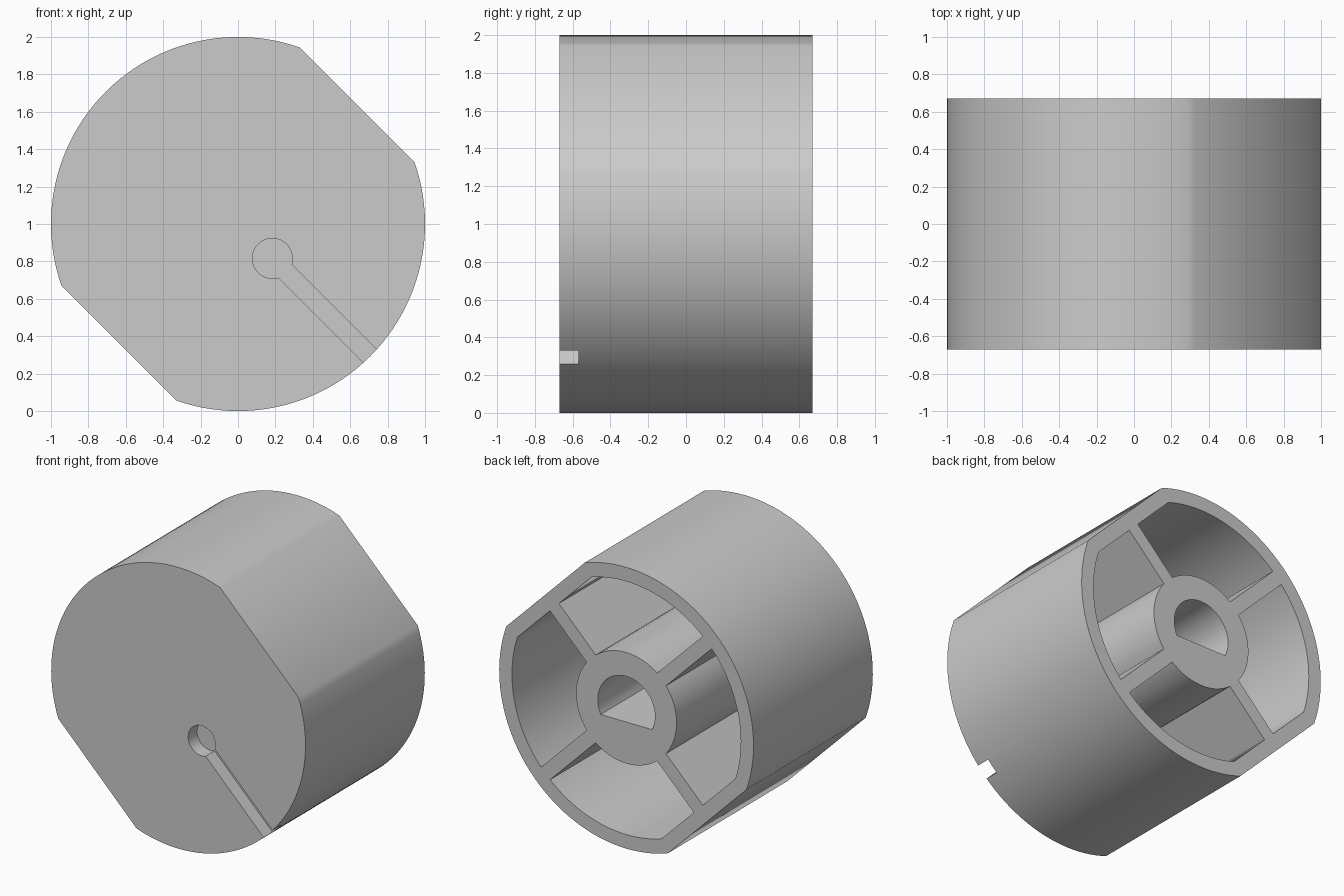
import bpy, bmesh, math
from mathutils import Vector

if "Cube" in bpy.data.objects:
    bpy.data.objects.remove(bpy.data.objects["Cube"])

HALF = 0.67          # half the depth of the knob
FLOOR = -0.47        # inside of the front wall
DIAG = math.radians(45)


def arc(radius, start, end, steps=48):
    """Points on a circle in the x-z plane, both ends included."""
    return [(radius * math.cos(start + (end - start) * i / steps),
             radius * math.sin(start + (end - start) * i / steps))
            for i in range(steps + 1)]


def turned(points, angle):
    c, s = math.cos(angle), math.sin(angle)
    return [(x * c - z * s, x * s + z * c) for x, z in points]


def two_flats(radius, flat):
    """Circle with two opposite flats facing the rising diagonal."""
    a = math.acos(flat / radius)
    sides = arc(radius, a, math.pi - a) + arc(radius, math.pi + a, math.tau - a)
    return turned(sides, DIAG)


def prism(name, outline, y0, y1):
    bm = bmesh.new()
    face = bm.faces.new([bm.verts.new((x, y0, z + 1)) for x, z in outline])
    ext = bmesh.ops.extrude_face_region(bm, geom=[face])
    moved = [v for v in ext["geom"] if isinstance(v, bmesh.types.BMVert)]
    bmesh.ops.translate(bm, verts=moved, vec=Vector((0, y1 - y0, 0)))
    bmesh.ops.recalc_face_normals(bm, faces=bm.faces)
    mesh = bpy.data.meshes.new(name)
    bm.to_mesh(mesh)
    bm.free()
    obj = bpy.data.objects.new(name, mesh)
    bpy.context.collection.objects.link(obj)
    return obj


def cut(target, tool):
    """Subtract the tool from the target, then discard the tool."""
    mod = target.modifiers.new("cut", 'BOOLEAN')
    mod.operation = 'DIFFERENCE'
    mod.solver = 'EXACT'
    mod.object = tool
    bpy.context.view_layer.objects.active = target
    bpy.ops.object.modifier_apply(modifier=mod.name)
    bpy.data.objects.remove(tool)


# Body with two flats
knob = prism("knob_body", two_flats(1.0, 0.9), -HALF, HALF)

# Hollow back, leaving the hub and four spokes standing
pockets = prism("pockets", two_flats(0.9, 0.8), FLOOR, HALF + 0.1)
cut(pockets, prism("hub", arc(0.395, 0, math.tau, 64)[:-1], FLOOR - 0.1, HALF + 0.2))
bar = [(-2, -0.05), (2, -0.05), (2, 0.05), (-2, 0.05)]
for angle in (DIAG, -DIAG):
    cut(pockets, prism("spoke", turned(bar, angle), FLOOR - 0.1, HALF + 0.2))
cut(knob, pockets)

# D-shaped shaft bore
flat = math.asin(0.1 / 0.225)
cut(knob, prism("bore", arc(0.225, -flat, math.pi + flat), FLOOR, HALF + 0.1))

# Keyhole pointer groove in the front
a = math.asin(0.05 / 0.107)
keyhole = [(x + 0.26, z) for x, z in arc(0.107, a, math.tau - a)]
keyhole += [(1.2, -0.05), (1.2, 0.05)]
cut(knob, prism("groove", turned(keyhole, -DIAG), -HALF - 0.1, -HALF + 0.1))

# Plain grey finish
grey = bpy.data.materials.new("plain grey")
grey.use_nodes = True
grey.diffuse_color = (0.6, 0.6, 0.6, 1)
grey.node_tree.nodes["Principled BSDF"].inputs["Base Color"].default_value = (0.6, 0.6, 0.6, 1)
knob.data.materials.clear()
knob.data.materials.append(grey)

# Smooth round walls, crisp edges
bpy.ops.object.select_all(action='DESELECT')
knob.select_set(True)
bpy.context.view_layer.objects.active = knob
bpy.ops.object.shade_smooth_by_angle(angle=math.radians(30))
